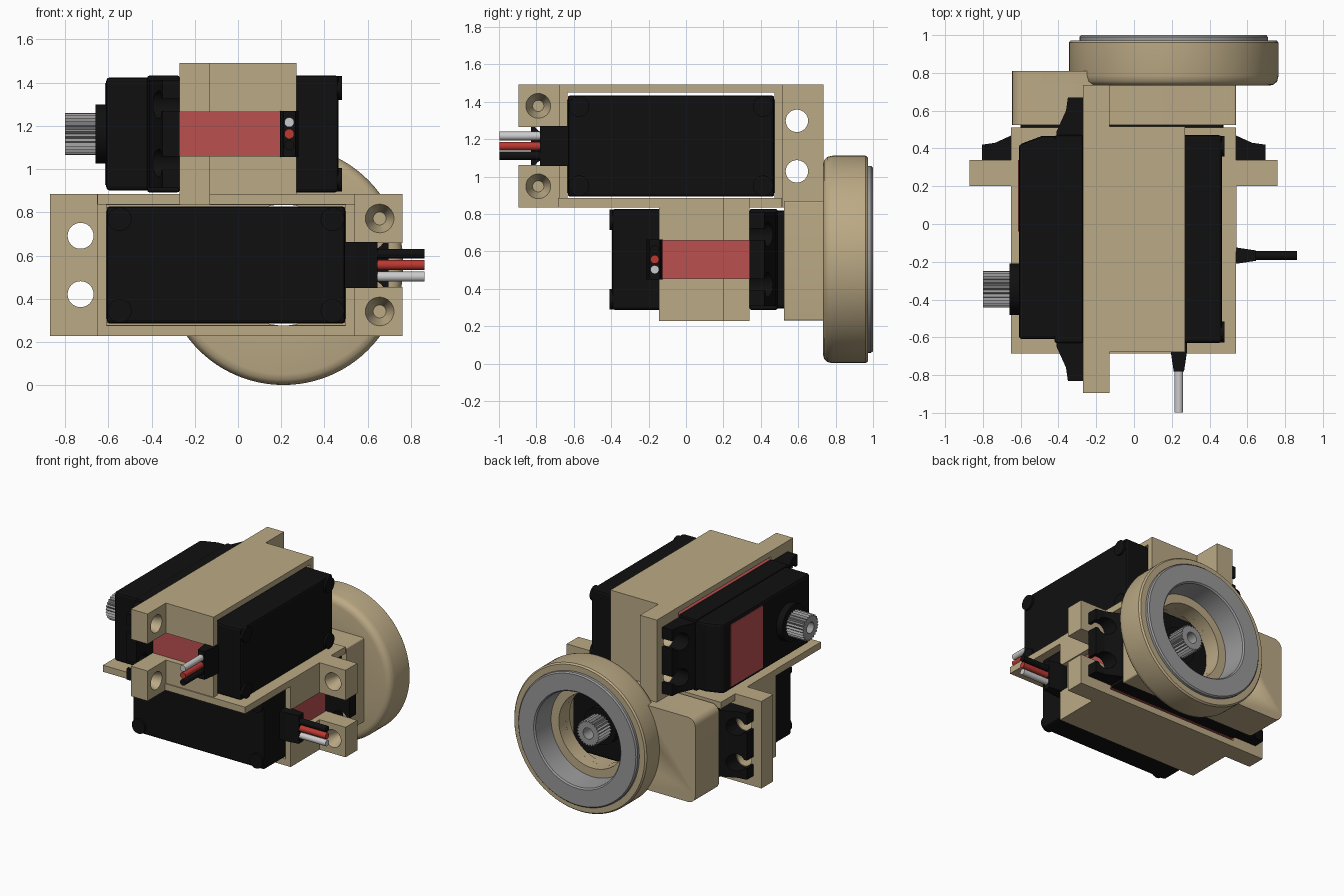
import bpy, bmesh
from math import pi, cos, sin
from mathutils import Matrix, Vector

if "Cube" in bpy.data.objects:
    bpy.data.objects.remove(bpy.data.objects["Cube"])


def mat(name, rgb):
    m = bpy.data.materials.new(name)
    m.diffuse_color = (*rgb, 1)
    m.use_nodes = True
    m.node_tree.nodes["Principled BSDF"].inputs["Base Color"].default_value = m.diffuse_color
    return m


TAN = mat("tan_plastic", (0.5, 0.4, 0.235))
BLACK = mat("black_plastic", (0.005, 0.005, 0.005))
RED = mat("red_label", (0.5, 0.08, 0.08))
WIRE_RED = mat("red_wire", (0.5, 0.04, 0.03))
WHITE = mat("white_wire", (0.55, 0.55, 0.55))
METAL = mat("metal", (0.32, 0.32, 0.32))
I = Matrix.Identity(4)


def finish(name, bm, m, M, bevel=0.0, smooth=False):
    bmesh.ops.transform(bm, matrix=M, verts=bm.verts)
    bmesh.ops.recalc_face_normals(bm, faces=bm.faces)
    me = bpy.data.meshes.new(name)
    bm.to_mesh(me)
    bm.free()
    if m:
        me.materials.append(m)
    ob = bpy.data.objects.new(name, me)
    bpy.context.collection.objects.link(ob)
    if bevel:
        b = ob.modifiers.new("bevel", 'BEVEL')
        b.width, b.segments, b.limit_method = bevel, 2, 'ANGLE'
    if smooth:
        bpy.ops.object.select_all(action='DESELECT')
        ob.select_set(True)
        bpy.context.view_layer.objects.active = ob
        bpy.ops.object.shade_smooth_by_angle(angle=0.6)
    return ob


def prism(name, pts, lo, hi, axis, m, M=I, bevel=0.0, smooth=False):
    """Extrude a 2D outline along axis 'y' (outline x,z) or 'z' (outline x,y)."""
    bm = bmesh.new()
    put = (lambda p, t: (p[0], t, p[1])) if axis == 'y' else (lambda p, t: (p[0], p[1], t))
    a = [bm.verts.new(put(p, lo)) for p in pts]
    b = [bm.verts.new(put(p, hi)) for p in pts]
    bm.faces.new(a)
    bm.faces.new(b[::-1])
    for i in range(len(pts)):
        j = (i + 1) % len(pts)
        bm.faces.new((a[i], a[j], b[j], b[i]))
    return finish(name, bm, m, M, bevel, smooth)


def box(name, x, y, z, m=None, M=I, bevel=0.0):
    return prism(name, [(x[0], z[0]), (x[1], z[0]), (x[1], z[1]), (x[0], z[1])],
                 y[0], y[1], 'y', m, M, bevel)


def rod(name, p, q, r, m=None, M=I, r2=None, n=32):
    """Cylinder or cone between two points."""
    p, q = Vector(p), Vector(q)
    bm = bmesh.new()
    bmesh.ops.create_cone(bm, cap_ends=True, segments=n, radius1=r,
                          radius2=r if r2 is None else r2, depth=(q - p).length)
    R = (q - p).to_track_quat('Z', 'Y').to_matrix().to_4x4()
    return finish(name, bm, m, M @ Matrix.Translation((p + q) / 2) @ R, smooth=True)


def lathe(name, prof, m, M, n=96):
    """Closed (radius, y) profile turned about the local y axis."""
    bm = bmesh.new()
    rings = [[bm.verts.new((r * cos(2 * pi * i / n), y, r * sin(2 * pi * i / n)))
              for r, y in prof] for i in range(n)]
    k = len(prof)
    for i in range(n):
        a, b = rings[i], rings[(i + 1) % n]
        for j in range(k):
            bm.faces.new((a[j], a[(j + 1) % k], b[(j + 1) % k], b[j]))
    return finish(name, bm, m, M, smooth=True)


def apply_bool(ob, cutters, op='DIFFERENCE'):
    for c in cutters:
        c.hide_render = True
        md = ob.modifiers.new("bool", 'BOOLEAN')
        md.operation, md.solver, md.object = op, 'EXACT', c
    dg = bpy.context.evaluated_depsgraph_get()
    me = bpy.data.meshes.new_from_object(ob.evaluated_get(dg))
    ob.modifiers.clear()
    ob.data = me
    for c in cutters:
        bpy.data.objects.remove(c)


# Local servo frame: x along the body toward the cable, y toward the shaft, z across
def servo(n, M):
    # back case with corner screw posts
    box(n + "_back_case", (-.55, .55), (.015, .28), (-.27, .27), BLACK, M, .015)
    for su in (-1, 1):
        for sw in (-1, 1):
            rod(n + "_corner_screw", (su * .492, 0, sw * .212), (su * .492, .05, sw * .212),
                .055, BLACK, M, n=24)
    # label-wrapped middle and front case
    box(n + "_label_band", (-.55, .55), (.28, .75), (-.268, .268), RED, M)
    box(n + "_mid_case", (-.55, .55), (.75, .90), (-.27, .27), BLACK, M, .01)
    prism(n + "_front_case", [(-.545, .88), (-.545, .97), (-.5, 1.09), (.53, 1.09), (.53, .88)],
          -.262, .262, 'z', BLACK, M, .018)
    box(n + "_front_label", (-.42, -.04), (1.08, 1.095), (-.235, .235), RED, M)
    # mounting tabs with open screw slots
    tab = prism(n + "_tabs", [(-.75, .75), (.75, .75), (.75, .83), (.68, .84), (.57, .89),
                              (-.57, .89), (-.68, .84), (-.75, .83)], -.25, .25, 'z', BLACK, M)
    cuts = []
    for su in (-1, 1):
        for sw in (-.135, .135):
            cuts.append(rod("cut", (su * .67, .6, sw), (su * .67, 1, sw), .065, None, M))
            cuts.append(box("cut", sorted((su * .67, su * .8)), (.6, 1), (sw - .03, sw + .03), None, M))
    apply_bool(tab, cuts)
    # boss and splined shaft
    rod(n + "_shaft_boss", (.265, 1.05, 0), (.265, 1.14, 0), .137, BLACK, M, n=48)
    teeth = []
    for i in range(50):
        r, a = (.097 if i % 2 else .083), 2 * pi * i / 50
        teeth.append((.265 + r * cos(a), r * sin(a)))
    shaft = prism(n + "_splined_shaft", teeth, 1.12, 1.28, 'y', METAL, M)
    apply_bool(shaft, [rod("cut", (.265, 1.16, 0), (.265, 1.4, 0), .042, None, M)])
    # strain relief and three wires
    prism(n + "_strain_relief", [(.54, .2), (.6, .2), (.70, .215), (.70, .27), (.6, .285), (.54, .285)],
          -.107, .107, 'z', BLACK, M)
    for w, m, c in ((-.054, WHITE, "white"), (0, WIRE_RED, "red"), (.052, BLACK, "black")):
        rod(n + "_" + c + "_wire", (.66, .243, w), (.918, .243, w), .023, m, M, n=20)


def bracket(n, M, back):
    # T-shaped frame around the servo: box sleeve plus end flanges
    e, f, h = .597, .815, .329
    ob = prism(n + "_bracket", [(-f, .75), (-f, .61), (-e, .61), (-e, back), (e, back), (e, .61),
                                (f, .61), (f, .75)], -h, h, 'z', TAN, M)
    cuts = [box("cut", (-.553, .553), (0, 1), (-.28, .287) if n == "lower" else (-.287, .28), None, M),
            box("cut", (.5, 1), (0, 1), (-.102, .102), None, M)]
    for s in (-1, 1):
        cuts.append(rod("cut", (-.673, .4, s * .135), (-.673, .9, s * .135), .06, None, M))
        cuts.append(rod("cut", (.71, .605, s * .215), (.71, .72, s * .215), .068, None, M, .03))
    apply_bool(ob, cuts)


LOW = Matrix.Translation((-.055, -.41, .557))
UP = Matrix(((0, -1, 0, .48), (-1, 0, 0, -.08), (0, 0, -1, 1.163), (0, 0, 0, 1)))
for n, M, back in (("lower", LOW, .265), ("upper", UP, .21)):
    servo(n, M)
    bracket(n, M, back)

# Plate shared by both brackets
box("shared_plate", (-.65, .54), (-.685, .512), (.836, .886), TAN)


# Rounded gear cover block behind the wheel
def cover(name, x0, x1, y0, y1, r=.06):
    pts = []
    for cx, cz, a0 in ((x1 - .01, .86, 0), (x0 + r, .87 - r, 1), (x0 + r, .23 + r, 2), (x1 - .01, .24, 3)):
        rr = .01 if cx > x0 + r else r
        pts += [(cx + rr * cos((a0 + i / 6) * pi / 2), cz + rr * sin((a0 + i / 6) * pi / 2))
                for i in range(7)]
    return prism(name, pts, y0, y1, 'y', TAN, smooth=True)


hole = [(.21, .4, .557), (.21, 1.2, .557)]
block = cover("cover_block", -.645, .54, .525, .74)
apply_bool(block, [box("cut", (-.61, .50), (.4, .69), (.28, .835)), rod("cut", *hole, .28, n=64)])
cap = cover("cover_step", -.645, -.2, .70, .81)
apply_bool(cap, [rod("cut", *hole, .45, n=64)])

# Wheel housing and metal ring, turned about the lower shaft
W = Matrix.Translation((.21, 0, .557))
lathe("wheel_housing", [(.28, .732), (.505, .732), (.53, .738), (.548, .755), (.555, .785), (.555, .96),
                        (.545, .972), (.5, .972), (.5, .82), (.28, .82)], TAN, W)
lathe("metal_ring", [(.345, .82), (.499, .82), (.499, .99), (.49, 1.0), (.365, 1.0), (.355, .99)], METAL, W)
